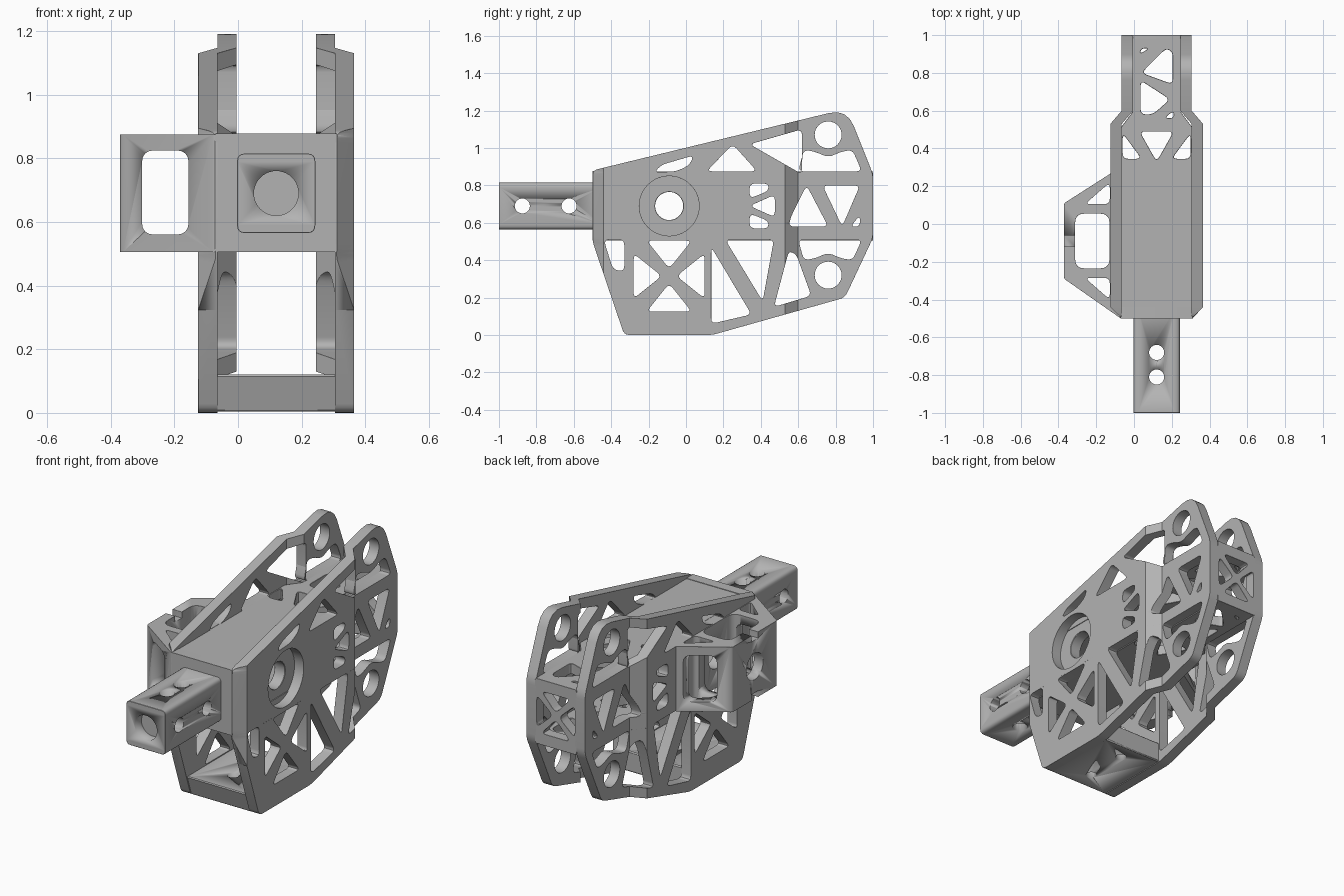
import bpy, bmesh, math
from mathutils import Matrix, Vector

if "Cube" in bpy.data.objects:
    bpy.data.objects.remove(bpy.data.objects["Cube"])

grey = bpy.data.materials.new("machined_grey")
grey.use_nodes = True
grey.diffuse_color = (0.45, 0.45, 0.45, 1)
grey.node_tree.nodes["Principled BSDF"].inputs["Base Color"].default_value = grey.diffuse_color

MID = 0.12       # lengthwise centre plane of the frame
AXLE = -0.09     # y of the cross bore
BORE = 0.69      # height of the cross bore
AXES = {"X": ((0, 1, 0), (0, 0, 1), (1, 0, 0)),
        "Y": ((1, 0, 0), (0, 0, 1), (0, -1, 0)),
        "Z": ((1, 0, 0), (0, 1, 0), (0, 0, 1))}


def circle(a, b, r, n=40):
    return [Vector((a + r * math.cos(t), b + r * math.sin(t)))
            for t in (math.tau * i / n for i in range(n))]


def rounded(points, r=0.03, steps=4):
    pts = [Vector(p) for p in points]
    out = []
    for i, p in enumerate(pts):
        ends = []
        for q in (pts[i - 1], pts[(i + 1) % len(pts)]):
            ends.append(p + (q - p).normalized() * min(r, (q - p).length * 0.45))
        for k in range(steps + 1):
            t = k / steps
            out.append(ends[0] * (1 - t) ** 2 + p * 2 * t * (1 - t) + ends[1] * t * t)
    return out


def rect(a0, b0, a1, b1, r=0.02):
    return rounded([(a0, b0), (a1, b0), (a1, b1), (a0, b1)], r)


def slab(name, outline, holes, axis, low, high, edge=0.006, shape=None):
    """Flat profile with holes, thickened along an axis from low to high."""
    curve = bpy.data.curves.new(name, "CURVE")
    curve.dimensions, curve.fill_mode = "2D", "BOTH"
    curve.extrude = (high - low) / 2
    for loop in [outline] + holes:
        spline = curve.splines.new("POLY")
        spline.points.add(len(loop) - 1)
        for pt, co in zip(spline.points, loop):
            pt.co = (co[0], co[1], 0, 1)
        spline.use_cyclic_u = True
    temp = bpy.data.objects.new(name, curve)
    bpy.context.scene.collection.objects.link(temp)
    bpy.context.view_layer.update()
    mesh = bpy.data.meshes.new_from_object(temp.evaluated_get(bpy.context.evaluated_depsgraph_get()))
    bpy.data.objects.remove(temp)
    bm = bmesh.new()
    bm.from_mesh(mesh)
    turn = Matrix(AXES[axis]).transposed()
    centre = (low + high) / 2 * (-1 if axis == "Y" else 1)
    if axis == "Y":
        centre = -(low + high) / 2
    for v in bm.verts:
        v.co = turn @ (v.co + Vector((0, 0, centre)))
    bmesh.ops.remove_doubles(bm, verts=bm.verts, dist=0.0002)
    if shape:
        shape(bm)
    bmesh.ops.recalc_face_normals(bm, faces=bm.faces)
    for f in bm.faces:
        f.smooth = True
    bm.to_mesh(mesh)
    bm.free()
    mesh.set_sharp_from_angle(angle=math.radians(32))
    mesh.materials.clear()
    mesh.materials.append(grey)
    mesh.name = name
    ob = bpy.data.objects.new(name, mesh)
    bpy.context.scene.collection.objects.link(ob)
    if edge:
        bevel = ob.modifiers.new("soft_edges", "BEVEL")
        bevel.width, bevel.segments = edge, 1
        bevel.limit_method, bevel.angle_limit = "ANGLE", math.radians(50)
    return ob


def cut(ob, cutter):
    cutter.hide_render = True
    cutter.hide_viewport = True
    cutter.display_type = "WIRE"
    mod = ob.modifiers.new("cut", "BOOLEAN")
    mod.operation, mod.solver, mod.object = "DIFFERENCE", "EXACT", cutter


def cross(a, b, reach, gap, half):
    """Four triangular windows pointing at one centre."""
    tri = [(gap, 0), (reach, half), (reach, -half)]
    return [rounded([(a + x * c - y * s, b + x * s + y * c) for x, y in tri])
            for c, s in ((1, 0), (0, 1), (-1, 0), (0, -1))]


# Side plates with lightening windows
plate_outline = rounded([(-0.5, 0.88), (-0.5, 0.5), (-0.33, 0), (0.14, 0), (0.85, 0.2),
                         (1, 0.52), (1, 0.86), (0.86, 1.21)], 0.03)
plate_outline = plate_outline[:-5] + rounded(
    [(1, 0.86), (0.86, 1.21), (-0.5, 0.88)], 0.1)[5:10]
windows = [
    [(-0.17, 0.87), (-0.13, 0.91), (0.04, 0.96), (0.02, 0.91), (-0.05, 0.875)],
    [(0.11, 0.875), (0.25, 1.02), (0.38, 0.875)],
    [(0.34, 1.02), (0.62, 1.1), (0.62, 0.86)],
    [(0.6, 0.875), (0.63, 0.99), (0.69, 0.98), (0.76, 0.95), (0.83, 0.98), (0.89, 0.99), (0.94, 0.875)],
    [(0.73, 0.8), (0.93, 0.8), (0.835, 0.58)],
    [(0.55, 0.58), (0.56, 0.63), (0.645, 0.8), (0.76, 0.58)],
    [(0.88, 0.58), (0.93, 0.58), (0.93, 0.64)],
    [(0.6, 0.51), (0.63, 0.4), (0.69, 0.41), (0.76, 0.44), (0.83, 0.41), (0.89, 0.4), (0.94, 0.51)],
    [(0.47, 0.15), (0.55, 0.45), (0.59, 0.43), (0.67, 0.21)],
    [(0.21, 0.51), (0.47, 0.51), (0.41, 0.18)],
    [(0.135, 0.06), (0.135, 0.47), (0.35, 0.11)],
    [(-0.44, 0.51), (-0.33, 0.51), (-0.33, 0.34), (-0.39, 0.35)],
    [(0.34, 0.81), (0.44, 0.81), (0.44, 0.77), (0.34, 0.73)],
    [(0.34, 0.69), (0.475, 0.75), (0.475, 0.63)],
    [(0.34, 0.57), (0.44, 0.57), (0.44, 0.61), (0.34, 0.65)],
]
plate_holes = [rounded(w) for w in windows] + cross(AXLE, 0.315, 0.19, 0.04, 0.12)
plate_holes += [circle(0.76, 1.07, 0.072), circle(0.76, 0.32, 0.072)]


def jogged(side):
    """Steps the rear of a plate inward and chamfers its front corner."""
    def shape(bm):
        for y in (-0.44, 0.53, 0.6):
            bmesh.ops.bisect_plane(bm, geom=bm.verts[:] + bm.edges[:] + bm.faces[:],
                                   plane_co=(0, y, 0), plane_no=(0, 1, 0))
        for v in bm.verts:
            u = v.co.x - 0.06 * min(1, max(0, (v.co.y - 0.53) / 0.07))
            if v.co.y < -0.44:
                u = min(u, max(0.19, -0.195 - v.co.y + 0.88 + 2 * v.co.y))
            v.co.x = MID + side * u
    return shape


for name, side, bore in (("left_plate", 1, 0.16), ("right_plate", -1, 0.075)):
    slab(name, plate_outline, plate_holes + [circle(AXLE, BORE, bore)],
         "X", 0.185, 0.245, shape=jogged(side))
slab("bearing_seat", circle(AXLE, BORE, 0.18), [circle(AXLE, BORE, 0.075)],
     "X", MID + 0.12, MID + 0.187)

# Upper and lower decks joining the plates
deck = [(MID + s * u, y) for s, u, y in (
    (-1, 0.19, -0.49), (1, 0.19, -0.49), (1, 0.19, 0.51), (1, 0.13, 0.59),
    (1, 0.13, 0.98), (-1, 0.13, 0.98), (-1, 0.13, 0.59), (-1, 0.19, 0.51))]
deck_holes = [rounded(h) for h in (
    [(0.03, 0.49), (0.21, 0.49), (0.12, 0.33)],
    [(-0.06, 0.345), (-0.06, 0.48), (0.04, 0.345)],
    [(0.3, 0.345), (0.3, 0.48), (0.2, 0.345)],
    [(0.04, 0.8), (0.17, 0.93), (0.205, 0.91), (0.205, 0.74)],
    [(0.035, 0.58), (0.035, 0.76), (0.19, 0.66), (0.1, 0.58)],
    [(0.03, 0.9), (0.04, 0.93), (0.08, 0.93)],
    [(0.16, 0.56), (0.21, 0.56), (0.21, 0.6)])]
for name, z in (("lower_deck", 0.505), ("upper_deck", 0.815)):
    slab(name, deck, deck_holes, "Z", z, z + 0.06)

# Front wall, rear panel and floor
slab("front_wall", rect(MID - 0.192, 0.505, MID + 0.192, 0.878, 0.005), [], "Y", -0.5, -0.44)
slab("rear_panel", rect(MID - 0.13, 0.505, MID + 0.13, 0.875, 0.01),
     cross(MID, BORE, 0.12, 0.02, 0.09), "Y", 0.94, 1.0)
floor = slab("floor", [(-0.326, 0.004), (0.13, 0.004), (0.13, 0.12), (-0.365, 0.12)], [],
             "X", MID - 0.19, MID + 0.19)
for offset in (-0.125, 0.125):
    cut(floor, slab("floor_hole", circle(MID, AXLE + offset, 0.03), [], "Z", -0.1, 0.2, 0))

# Square arm with cross drilled holes and a blind socket
arm = slab("arm", rect(-0.003, 0.565, 0.243, 0.815, 0.025), [], "Y", -1, -0.45, 0.01)
for y in (-0.81, -0.68):
    cut(arm, slab("arm_hole", circle(MID, y, 0.04), [], "Z", 0.4, 1, 0))
for y in (-0.875, -0.625):
    cut(arm, slab("arm_side_hole", circle(y, BORE, 0.04), [], "X", -0.2, 0.4, 0))
cut(arm, slab("arm_socket", circle(MID, BORE, 0.07), [], "Y", -1.1, -0.94, 0))

# Side housing with crossing windows
housing = slab("side_housing",
               rounded([(-0.07, -0.5), (-0.37, -0.29), (-0.37, 0.11), (-0.12, 0.27), (-0.07, 0.27)], 0.01),
               [rect(-0.312, -0.235, -0.13, 0.055, 0.05),
                rounded([(-0.26, 0.105), (-0.128, 0.22), (-0.128, 0.105)]),
                rounded([(-0.26, -0.285), (-0.128, -0.4), (-0.128, -0.285)])],
               "Z", 0.505, 0.875)
cut(housing, slab("housing_window", rect(-0.302, 0.56, -0.155, 0.825, 0.04), [], "Y", -0.7, 0.5, 0))
cut(housing, slab("housing_bore", circle(AXLE, BORE, 0.075), [], "X", -0.5, 0, 0))
for z in (0.48, 0.84):
    cut(housing, slab("housing_notch", rect(AXLE - 0.03, z, AXLE + 0.03, z + 0.06, 0.001), [],
                      "X", -0.5, -0.29, 0))
